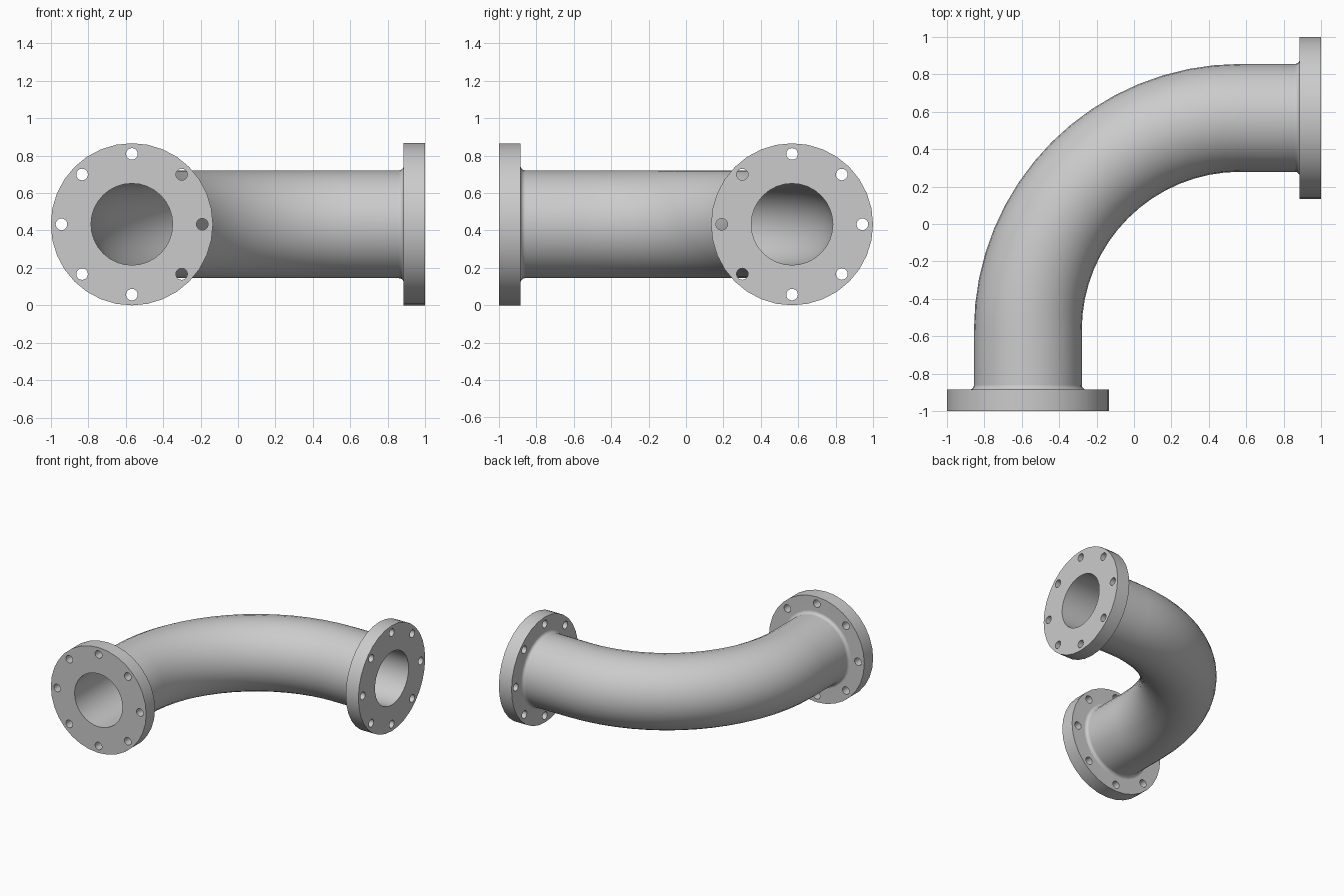
import bpy, bmesh
from math import pi, sin, cos, radians
from mathutils import Vector, Matrix

if "Cube" in bpy.data.objects:
    bpy.data.objects.remove(bpy.data.objects["Cube"])

FLANGE_R, PIPE_R, BORE_R = 0.433, 0.288, 0.218
THICK, FILLET = 0.115, 0.026
BOLT_R, HOLE_R = 0.376, 0.031
SIDES, BEND_STEPS = 32, 16
OFF = 1 - FLANGE_R             # pipe axis offset from the origin
BEND = 2 * OFF                 # bend radius, centred on (OFF, -OFF)


def frame(y=None, angle=None):
    """Point on the pipe axis and its sideways direction."""
    if angle is None:
        return Vector((-OFF, y, FLANGE_R)), Vector((-1, 0, 0))
    d = Vector((-cos(angle), sin(angle), 0))
    return Vector((OFF, -OFF, FLANGE_R)) + d * BEND, d


def mirrored(p, d):
    """Swap the front end for the right-hand end (reflect in y = -x)."""
    return Vector((-p.y, -p.x, p.z)), Vector((-d.y, -d.x, 0))


# Axis stations with radii: flange, concave fillet and straight of one end
face = -1 + THICK
end = [(-1, FLANGE_R), (face, FLANGE_R)]
for i in range(6):
    a = i / 5 * pi / 2
    end.append((face + FILLET * (1 - cos(a)), PIPE_R + FILLET * (1 - sin(a))))
bend = [frame(angle=i / BEND_STEPS * pi / 2) for i in range(BEND_STEPS + 1)]

first = [(*frame(y), r) for y, r in end]
last = [(*mirrored(p, d), r) for p, d, r in reversed(first)]
outer = first + [(p, d, PIPE_R) for p, d in bend] + last
start = frame(-1)
bore = [(p, d, BORE_R) for p, d in [start] + bend + [mirrored(*start)]]

# Flanged pipe bend: outer skin out, bore back, closed in a loop
bm = bmesh.new()
rings = []
for p, d, r in outer + bore[::-1]:
    rings.append([bm.verts.new(p + d * r * cos(2 * pi * k / SIDES)
                               + Vector((0, 0, r * sin(2 * pi * k / SIDES))))
                  for k in range(SIDES)])
for i, a in enumerate(rings):
    b = rings[(i + 1) % len(rings)]
    for k in range(SIDES):
        n = (k + 1) % SIDES
        bm.faces.new((a[k], a[n], b[n], b[k]))
bmesh.ops.recalc_face_normals(bm, faces=bm.faces)
mesh = bpy.data.meshes.new("flanged_pipe_bend")
bm.to_mesh(mesh)
bm.free()
pipe = bpy.data.objects.new("flanged_pipe_bend", mesh)
bpy.context.collection.objects.link(pipe)

# Bolt hole cutters for both flanges
bm = bmesh.new()
mid = 1 - THICK / 2
for centre, side, rot in (
        (Vector((-OFF, -mid, FLANGE_R)), Vector((1, 0, 0)), Matrix.Rotation(pi / 2, 4, 'X')),
        (Vector((mid, OFF, FLANGE_R)), Vector((0, 1, 0)), Matrix.Rotation(pi / 2, 4, 'Y'))):
    for k in range(8):
        a = k * pi / 4
        p = centre + (side * cos(a) + Vector((0, 0, sin(a)))) * BOLT_R
        bmesh.ops.create_cone(bm, cap_ends=True, segments=20, radius1=HOLE_R,
                              radius2=HOLE_R, depth=THICK + 0.04,
                              matrix=Matrix.Translation(p) @ rot)
mesh = bpy.data.meshes.new("bolt_hole_cutter")
bm.to_mesh(mesh)
bm.free()
cutter = bpy.data.objects.new("bolt_hole_cutter", mesh)
bpy.context.collection.objects.link(cutter)
cutter.hide_render = True

bpy.ops.object.select_all(action='DESELECT')
bpy.context.view_layer.objects.active = pipe
pipe.select_set(True)
cut = pipe.modifiers.new("bolt_holes", 'BOOLEAN')
cut.operation = 'DIFFERENCE'
cut.solver = 'EXACT'
cut.object = cutter
bpy.ops.object.modifier_apply(modifier=cut.name)
bpy.data.objects.remove(cutter)

# Smooth walls with crisp flange edges
bpy.ops.object.shade_smooth_by_angle(angle=radians(35))
weighted = pipe.modifiers.new("flat_flange_faces", 'WEIGHTED_NORMAL')
weighted.keep_sharp = True
